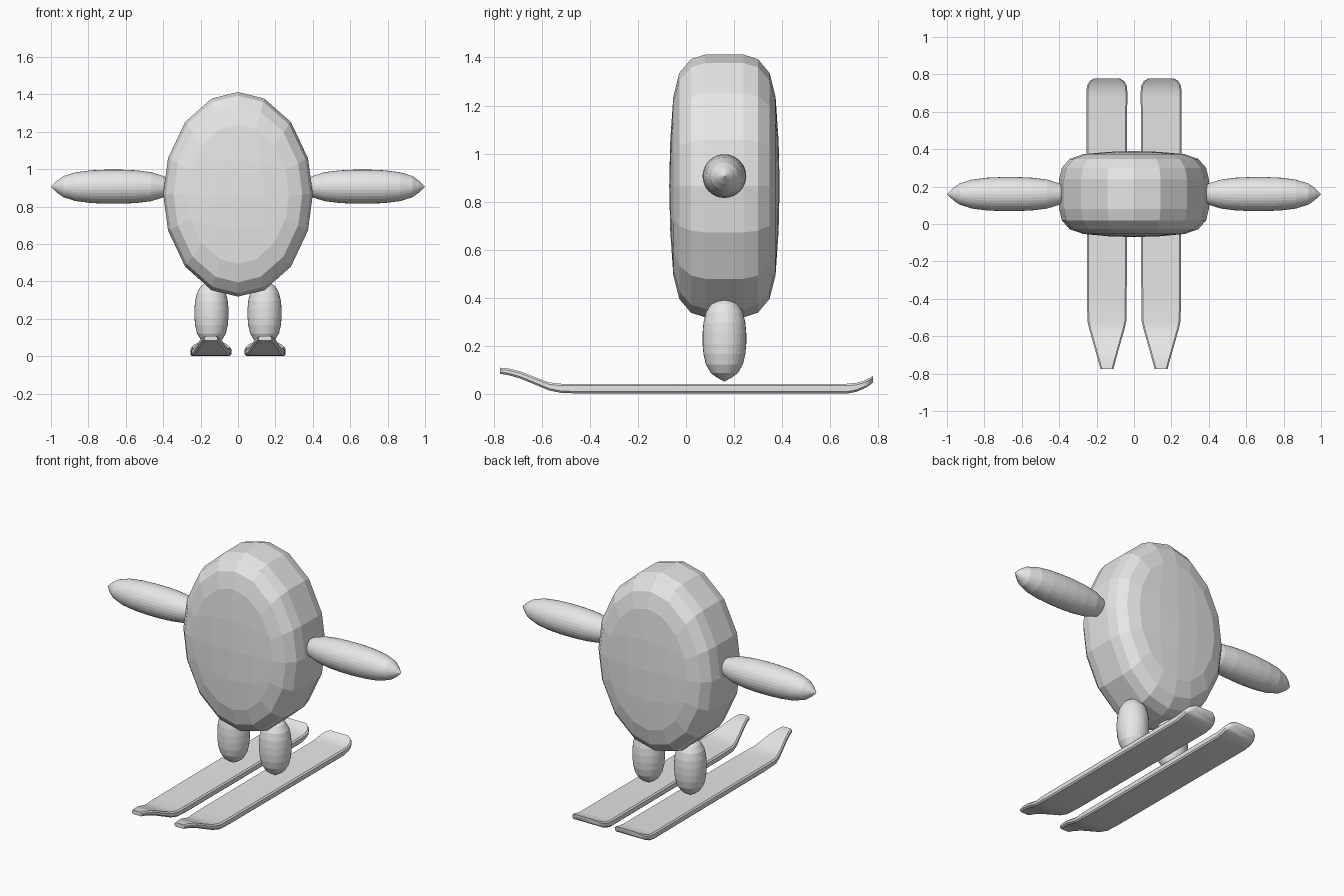
import bpy, bmesh, math

if "Cube" in bpy.data.objects:
    bpy.data.objects.remove(bpy.data.objects["Cube"])

grey = bpy.data.materials.new("light grey")
grey.diffuse_color = (0.8, 0.8, 0.8, 1)
grey.use_nodes = True
grey.node_tree.nodes["Principled BSDF"].inputs["Base Color"].default_value = grey.diffuse_color
CY = 0.16  # depth of the figure's centre line


def make(name, verts, faces, smooth=False):
    mesh = bpy.data.meshes.new(name)
    mesh.from_pydata(verts, [], faces)
    bm = bmesh.new()
    bm.from_mesh(mesh)
    bmesh.ops.remove_doubles(bm, verts=bm.verts, dist=1e-5)
    bmesh.ops.recalc_face_normals(bm, faces=bm.faces)
    bm.to_mesh(mesh)
    bm.free()
    ob = bpy.data.objects.new(name, mesh)
    bpy.context.collection.objects.link(ob)
    mesh.materials.append(grey)
    if smooth:
        bpy.ops.object.select_all(action='DESELECT')
        ob.select_set(True)
        bpy.context.view_layer.objects.active = ob
        bpy.ops.object.shade_smooth_by_angle(angle=math.radians(35))
    return ob


def loft(rings):
    """Quads between consecutive closed rings."""
    n = len(rings[0])
    verts = [p for r in rings for p in r]
    faces = [(k * n + i, k * n + (i + 1) % n, (k + 1) * n + (i + 1) % n, (k + 1) * n + i)
             for k in range(len(rings) - 1) for i in range(n)]
    return verts, faces


# Body: flattened egg, rounded rim with a 4x4 grid on the front and back
def disc(i, j):
    u, v = i / 2 - 1, j / 2 - 1
    return u * math.sqrt(1 - v * v / 2), v * math.sqrt(1 - u * u / 2)


def body_point(p, f, y):
    return (p[0] * f * 0.4, CY + y, 0.865 + p[1] * f * 0.547)


border = ([(i, 0) for i in range(4)] + [(4, j) for j in range(4)]
          + [(i, 4) for i in range(4, 0, -1)] + [(0, j) for j in range(4, 0, -1)])
half = [(0.68, 0.213), (0.86, 0.188), (0.965, 0.14), (1.0, 0.08)]
profile = [(f, -y) for f, y in half] + [(f, y) for f, y in reversed(half)]
verts, faces = loft([[body_point(disc(*b), f, y) for b in border] for f, y in profile])
for side in (-1, 1):
    base = len(verts)
    for i in range(5):
        for j in range(5):
            p = disc(i, j)
            d = p[0] ** 2 + p[1] ** 2
            verts.append(body_point(p, 0.68, side * (0.23 - 0.017 * d)))
    for i in range(4):
        for j in range(4):
            a = base + i * 5 + j
            faces.append((a, a + 5, a + 6, a + 1))
make("body", verts, faces)

# Limbs: spindles with pointed ends
q = [(0, 0), (0.05, 0.36), (0.1, 0.62), (0.2, 0.85), (0.32, 0.96), (0.44, 1.0)]
spindle = q + [(1 - t, r) for t, r in reversed(q)]


def limb(name, place, radius=0.091, n=32):
    rings = []
    for t, r in spindle:
        rings.append([place(t, r * radius * math.cos(a), r * radius * math.sin(a))
                      for a in (2 * math.pi * k / n for k in range(n))])
    verts, faces = loft(rings)
    make(name, verts, faces)


# Skis: stations are y, bottom z, top z, half width
stations = [(-0.775, 0.083, 0.108, 0.035), (-0.74, 0.077, 0.105, 0.044),
            (-0.69, 0.063, 0.093, 0.058), (-0.62, 0.034, 0.065, 0.078),
            (-0.57, 0.013, 0.047, 0.092), (-0.52, 0.003, 0.041, 0.104),
            (-0.42, 0.0, 0.041, 0.106), (0.67, 0.0, 0.041, 0.109),
            (0.71, 0.008, 0.045, 0.109), (0.74, 0.02, 0.053, 0.106),
            (0.763, 0.033, 0.064, 0.094), (0.778, 0.046, 0.073, 0.07)]


def ski(name, cx):
    rings = []
    for y, b, t, w in stations:
        c = 0.008
        rings.append([(cx + x, y, z) for x, z in (
            (-w + c, b), (w - c, b), (w, b + c), (w, t - c),
            (w - c, t), (-w + c, t), (-w, t - c), (-w, b + c))])
    verts, faces = loft(rings)
    last = len(verts) - 8
    faces += [tuple(range(8)), tuple(range(last, last + 8))]
    make(name, verts, faces, smooth=True)


for label, s in (("left", -1), ("right", 1)):
    limb(label + "_arm", lambda t, a, b: (s * (1.0 - 0.67 * t), CY + a, 0.906 + b))
    limb(label + "_leg", lambda t, a, b: (s * 0.142 + a, CY + b, 0.05 + 0.36 * t))
    ski(label + "_ski", s * 0.145)
